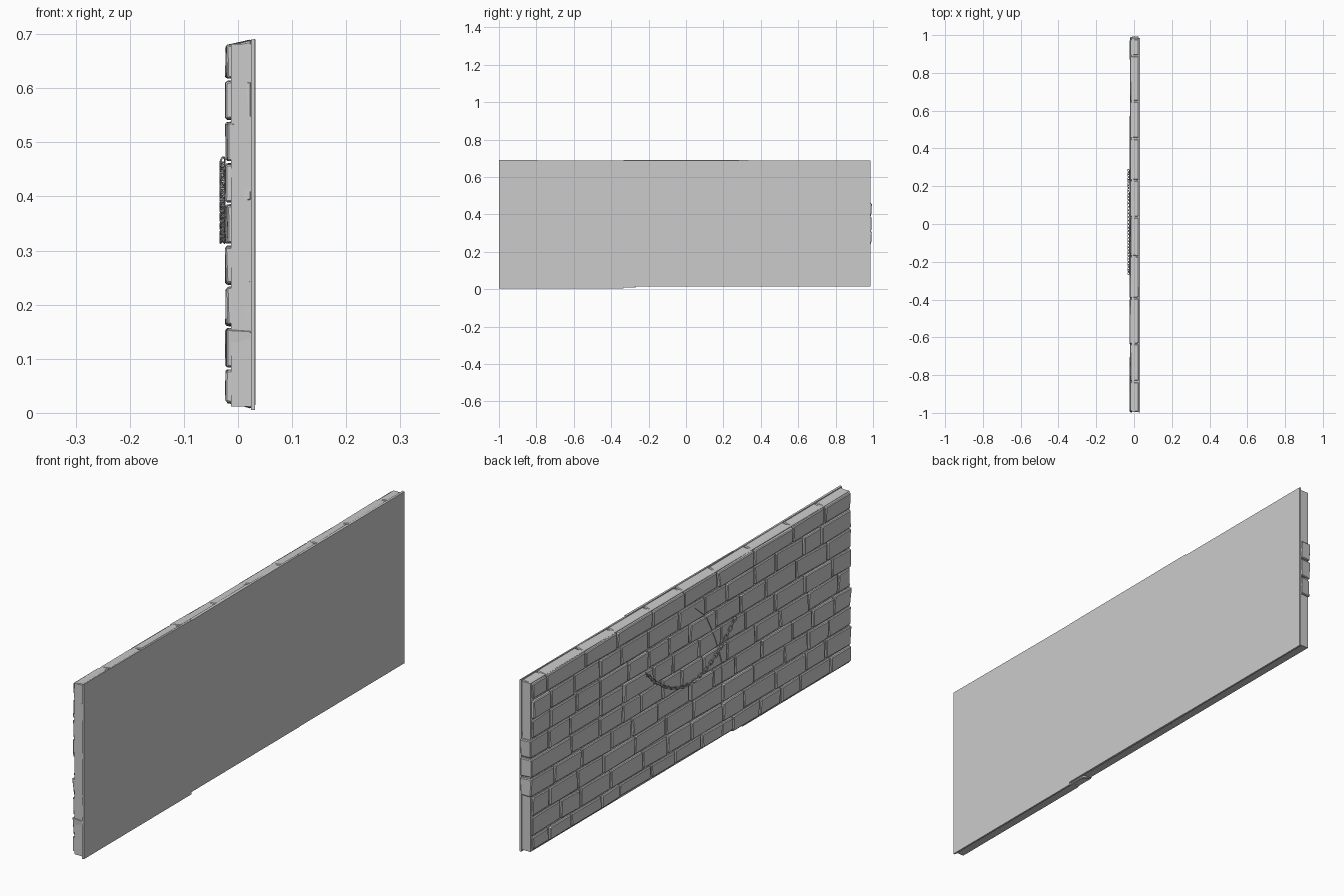
import bpy, bmesh, math, random
from mathutils import Vector, Matrix

random.seed(7)
cube = bpy.data.objects.get("Cube")
if cube:
    bpy.data.objects.remove(cube)


def make_material(name, value):
    mat = bpy.data.materials.new(name)
    mat.use_nodes = True
    colour = (value, value, value, 1)
    mat.diffuse_color = colour
    mat.node_tree.nodes["Principled BSDF"].inputs["Base Color"].default_value = colour
    return mat


stone = make_material("stone grey", 0.6)


def make_object(name, bm):
    bmesh.ops.recalc_face_normals(bm, faces=bm.faces)
    mesh = bpy.data.meshes.new(name)
    bm.to_mesh(mesh)
    bm.free()
    mesh.materials.append(stone)
    obj = bpy.data.objects.new(name, mesh)
    bpy.context.collection.objects.link(obj)
    return obj


def add_box(bm, lo, hi):
    """Add a box between two corners and return its vertices."""
    lo, hi = Vector(lo), Vector(hi)
    verts = bmesh.ops.create_cube(bm, size=1)["verts"]
    for v in verts:
        v.co = Vector(a + (b - a) * (c + 0.5) for a, b, c in zip(lo, hi, v.co))
    return verts


def wobble(amount):
    return random.uniform(-amount, amount)


# Flat backing: three panels, the middle one slightly proud
FACE, BACK = -0.021, 0.031
third = 0.333
panels = [("right_panel", -0.995, -third, 0.012, BACK),
          ("middle_panel", -third, third, 0.022, BACK + 0.0015),
          ("left_panel", third, 0.982, 0.022, BACK)]
for name, y0, y1, z0, back in panels:
    bm = bmesh.new()
    add_box(bm, (-0.013, y0, z0), (back, y1, 0.682))
    # thin rear slab reaches the outer edge of the wall
    rear = add_box(bm, (0.024, y0 - 0.004 * (y0 < -0.9), z0 - 0.007),
                   (back, y1 + 0.004 * (y1 > 0.9), 0.69))
    for v in rear:
        if v.co.z > 0.5:
            v.co.z += wobble(0.003)
    make_object(name, bm)

# Courses of uneven bricks with narrow joints
ROWS = 9
JOINT = 0.0035
bottom, top = 0.006, 0.692
pitch = (top - bottom) / ROWS
bm = bmesh.new()
for row in range(ROWS):
    z0, z1 = bottom + row * pitch, bottom + (row + 1) * pitch
    # joint positions along this course
    cuts = [-0.998]
    step = random.uniform(0.08, 0.2)
    while cuts[-1] + step < 0.9:
        cuts.append(cuts[-1] + step)
        step = random.uniform(0.18, 0.25) if row == ROWS - 1 else random.uniform(0.11, 0.2)
    cuts.append(0.996 if 3 <= row <= 5 else 0.984)
    for y0, y1 in zip(cuts, cuts[1:]):
        first, last = y0 == cuts[0], y1 == cuts[-1]
        low = z0
        if row == 0 and y0 > -0.34:
            low += 0.011
        proud = wobble(0.0022)
        verts = add_box(bm, (FACE + proud, y0 + JOINT, low + JOINT),
                        (0.025, y1 - JOINT, z1 - JOINT))
        for v in verts:
            front = v.co.x < 0
            v.co.y += wobble(0.003)
            v.co.z += wobble(0.0022)
            if not front:
                continue
            v.co.x += wobble(0.0018)
            # outer rim slopes towards the face
            if row == ROWS - 1 and v.co.z > z1 - 0.02:
                v.co.z -= 0.010
            if row == 0 and v.co.z < z0 + 0.025:
                v.co.z += 0.010
            if first and v.co.y < -0.97:
                v.co.y += random.uniform(0, 0.008)
            if last and v.co.y > 0.96:
                v.co.y -= random.uniform(0, 0.012)
bricks = make_object("bricks", bm)
bevel = bricks.modifiers.new("worn edges", "BEVEL")
bevel.width = 0.003
bevel.segments = 1

# Crack running down the brick face
path = [(-0.02, 0.60), (-0.09, 0.54), (-0.15, 0.43), (-0.19, 0.32), (-0.20, 0.15), (-0.19, -0.02)]
bm = bmesh.new()
rings = []
for i, (y, z) in enumerate(path):
    half = 0.002 + 0.0012 * i
    rings.append([bm.verts.new(p) for p in
                  ((-0.04, y - half, z), (-0.04, y + half, z), (-0.012, y, z))])
for a, b in zip(rings, rings[1:]):
    for k in range(3):
        bm.faces.new((a[k], a[(k + 1) % 3], b[(k + 1) % 3], b[k]))
bm.faces.new(rings[0])
bm.faces.new(rings[-1])
crack = make_object("crack_cutter", bm)
crack.hide_render = True
crack.hide_viewport = True
crack.display_type = "WIRE"
cut = bricks.modifiers.new("crack", "BOOLEAN")
cut.operation = "DIFFERENCE"
cut.solver = "EXACT"
cut.object = crack


# Hanging chain of interlocked links
def hang(t):
    """Point on the sagging line, t from -1 to 1."""
    return Vector((-0.0285, 0.015 + 0.275 * t, 0.318 + 0.145 * t * t))


def add_link(bm, matrix, length=0.0125, width=0.0062, wire=0.0018, around=10, sides=5):
    loops = []
    for i in range(around):
        a = math.tau * i / around
        out = Vector((math.cos(a), math.sin(a), 0))
        centre = Vector((length * out.x, width * out.y, 0))
        loop = []
        for j in range(sides):
            b = math.tau * j / sides
            offset = out * math.cos(b) + Vector((0, 0, math.sin(b)))
            loop.append(bm.verts.new(matrix @ (centre + wire * offset)))
        loops.append(loop)
    for i, a in enumerate(loops):
        b = loops[(i + 1) % around]
        for j in range(sides):
            k = (j + 1) % sides
            bm.faces.new((a[j], b[j], b[k], a[k]))


samples = [hang(-1 + i / 200) for i in range(401)]
bm = bmesh.new()
travelled, count = 0.0, 0
for p, q in zip(samples, samples[1:]):
    travelled += (q - p).length
    if travelled < count * 0.0185:
        continue
    along = (q - p).normalized()
    # alternate links turn a quarter about the chain
    turn = math.radians(45 if count % 2 else -45)
    side = Matrix.Rotation(turn, 3, along) @ Vector((1, 0, 0))
    frame = Matrix((along, side, along.cross(side))).transposed().to_4x4()
    add_link(bm, Matrix.Translation(p) @ frame)
    count += 1
make_object("chain", bm)
